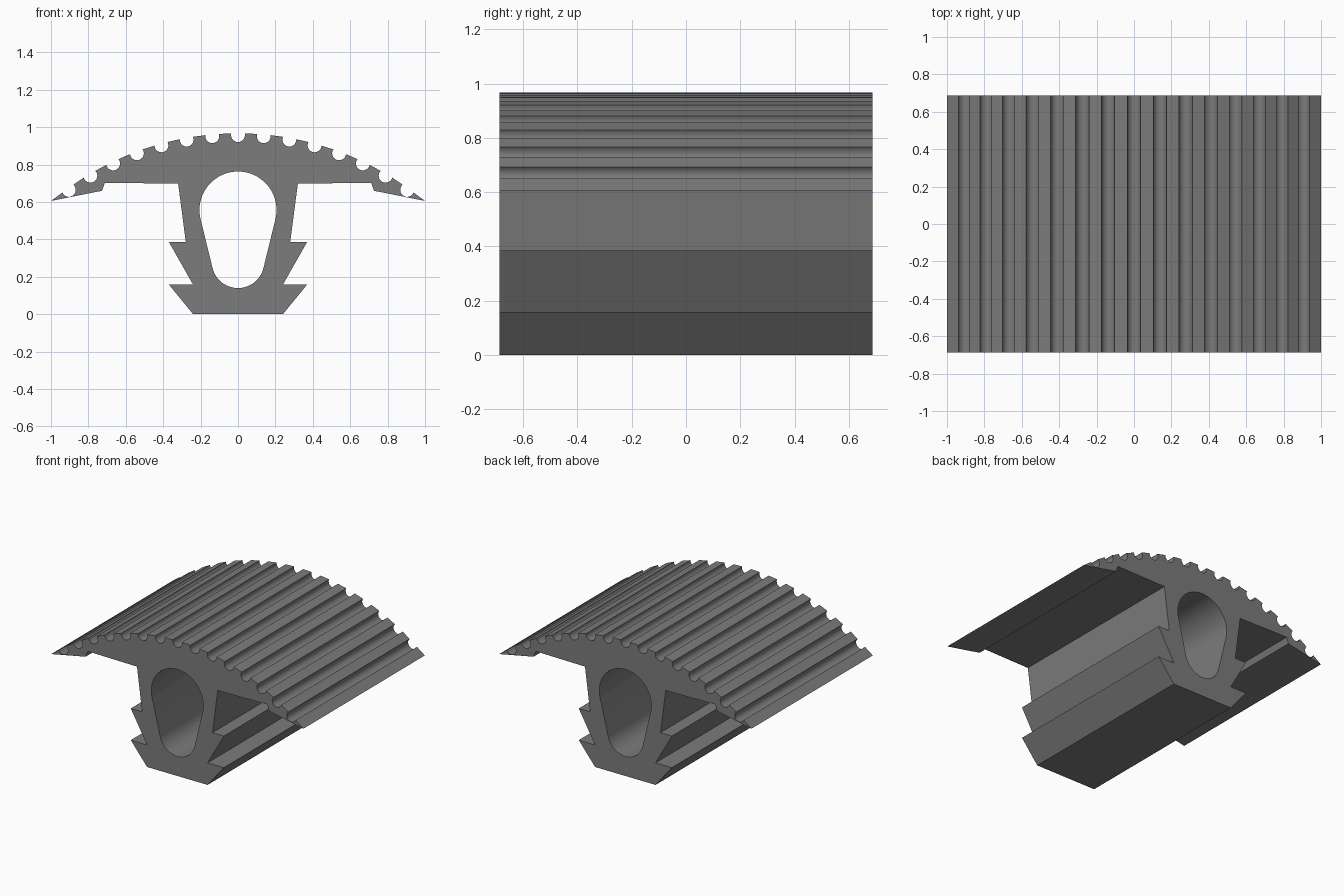
import bpy, bmesh
from math import sin, cos, asin, pi, radians

cube = bpy.data.objects.get("Cube")
if cube:
    bpy.data.objects.remove(cube, do_unlink=True)

HALF_LENGTH = 0.687
CROWN_R, CROWN_Z = 1.55, -0.583      # arc of the domed top
GROOVE_R, GROOVE_SINK = 0.037, 0.009
GROOVE_STEP, GROOVES_PER_SIDE = 0.0896, 7


def arc(cx, cz, r, start, end, steps):
    return [(cx + r * cos(start + (end - start) * i / steps),
             cz + r * sin(start + (end - start) * i / steps))
            for i in range(steps + 1)]


def groove(angle):
    """Round channel cut into the crown, listed from left to right."""
    c = CROWN_R - GROOVE_SINK
    lip = asin(GROOVE_SINK / GROOVE_R)
    return arc(c * sin(angle), CROWN_Z + c * cos(angle), GROOVE_R,
               pi - lip - angle, 2 * pi + lip - angle, 14)


# Outer outline: grooved crown, then underside and barbed stem on both sides
side = [(1, 0.606), (0.727, 0.66), (0.712, 0.703), (0.32, 0.698), (0.279, 0.385),
        (0.369, 0.385), (0.24, 0.158), (0.369, 0.158), (0.24, 0)]
outline = []
for i in range(-GROOVES_PER_SIDE, GROOVES_PER_SIDE + 1):
    outline += groove(i * GROOVE_STEP)
outline += side + [(-x, z) for x, z in reversed(side)]

# Hollow core: two circles joined by their tangents
top_z, top_r, low_z, low_r = 0.557, 0.206, 0.28, 0.14
tilt = asin((top_r - low_r) / (top_z - low_z))
core = (arc(0, top_z, top_r, -tilt, pi + tilt, 40)
        + arc(0, low_z, low_r, pi + tilt, 2 * pi - tilt, 28))

# Fill the section and extrude it along y
bm = bmesh.new()
for loop in (outline, core):
    verts = [bm.verts.new((x, -HALF_LENGTH, z)) for x, z in loop]
    for a, b in zip(verts, verts[1:] + verts[:1]):
        bm.edges.new((a, b))
bmesh.ops.triangle_fill(bm, edges=bm.edges[:], use_beauty=True, normal=(0, -1, 0))
result = bmesh.ops.extrude_face_region(bm, geom=bm.faces[:], use_keep_orig=True)
back = [v for v in result["geom"] if isinstance(v, bmesh.types.BMVert)]
bmesh.ops.translate(bm, verts=back, vec=(0, 2 * HALF_LENGTH, 0))
bmesh.ops.recalc_face_normals(bm, faces=bm.faces[:])

mesh = bpy.data.meshes.new("grooved_seal_strip")
bm.to_mesh(mesh)
bm.free()
strip = bpy.data.objects.new("grooved_seal_strip", mesh)
bpy.context.collection.objects.link(strip)

# Grey rubber
rubber = bpy.data.materials.new("grey_rubber")
rubber.use_nodes = True
colour = (0.2, 0.2, 0.2, 1)
rubber.diffuse_color = colour
rubber.node_tree.nodes["Principled BSDF"].inputs["Base Color"].default_value = colour
mesh.materials.append(rubber)

bpy.ops.object.select_all(action="DESELECT")
strip.select_set(True)
bpy.context.view_layer.objects.active = strip
bpy.ops.object.shade_smooth_by_angle(angle=radians(30))
